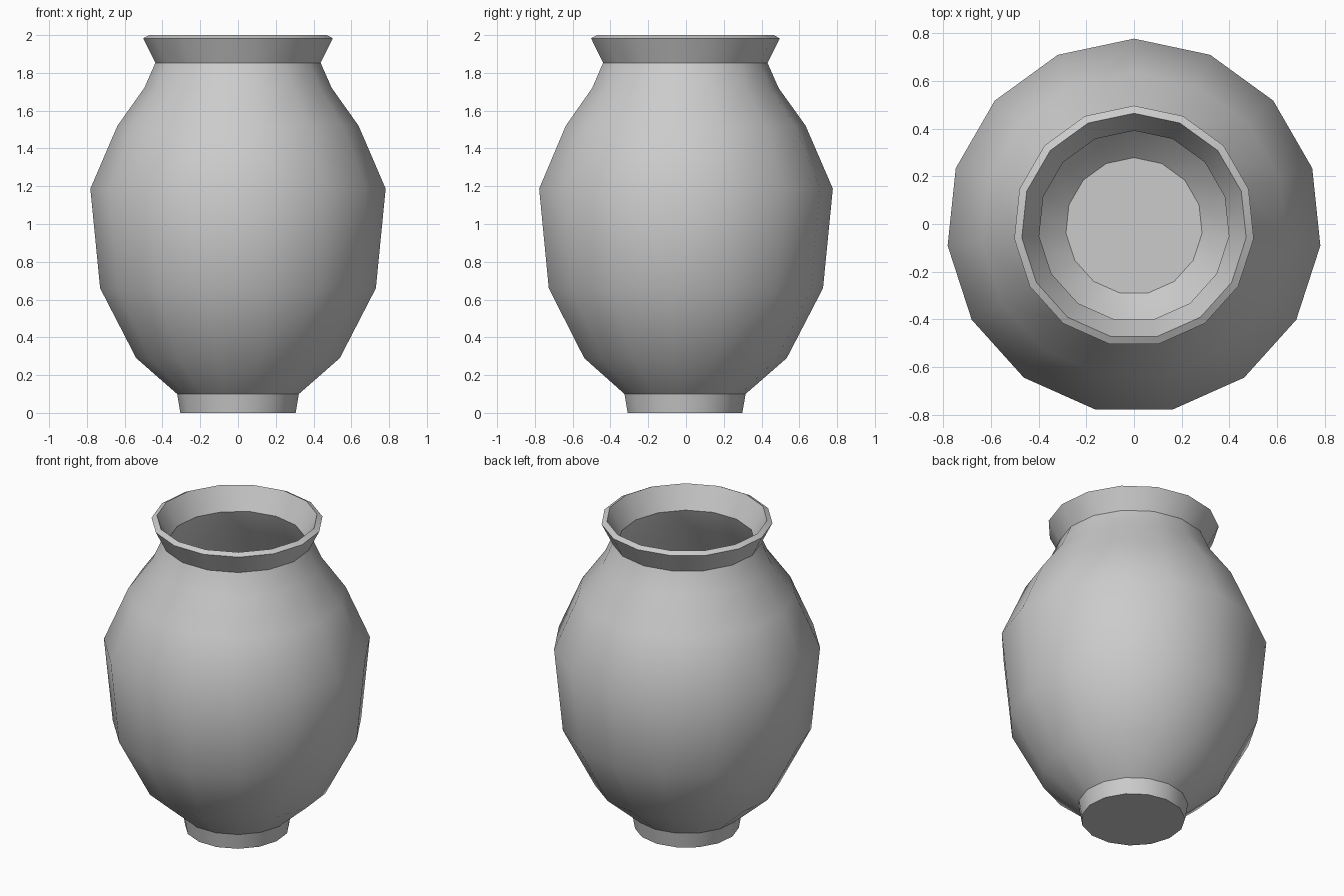
import bpy, bmesh, math

if "Cube" in bpy.data.objects:
    bpy.data.objects.remove(bpy.data.objects["Cube"])

SIDES = 15
Y_SHIFT = -0.0086  # odd side count: centre the bounding box

# Outer wall from foot to rim, then inner wall back down to the floor (radius, z)
OUTER = [(0.307, 0), (0.324, 0.10), (0.542, 0.29), (0.734, 0.66), (0.786, 1.187),
         (0.642, 1.52), (0.499, 1.72), (0.44, 1.853), (0.505, 1.983)]
INNER = [(0.473, 2.0), (0.40, 1.86), (0.462, 1.705), (0.606, 1.50), (0.747, 1.183),
         (0.697, 0.67), (0.515, 0.315), (0.287, 0.113)]


def lathe(name, profile, sides):
    bm = bmesh.new()
    rings = []
    for r, z in profile:
        ring = []
        for i in range(sides):
            a = math.pi / 2 + 2 * math.pi * i / sides
            ring.append(bm.verts.new((r * math.cos(a), r * math.sin(a) + Y_SHIFT, z)))
        rings.append(ring)
    for low, high in zip(rings, rings[1:]):
        for i in range(sides):
            j = (i + 1) % sides
            bm.faces.new((low[i], low[j], high[j], high[i]))
    # Underside of the foot and inside floor
    bm.faces.new(rings[0][::-1])
    bm.faces.new(rings[-1])
    bmesh.ops.recalc_face_normals(bm, faces=bm.faces)
    mesh = bpy.data.meshes.new(name)
    bm.to_mesh(mesh)
    bm.free()
    obj = bpy.data.objects.new(name, mesh)
    bpy.context.collection.objects.link(obj)
    return obj


# Hollow pot with foot, rounded belly and flared rim
vase = lathe("vase", OUTER + INNER, SIDES)
bpy.context.view_layer.objects.active = vase
vase.select_set(True)
bpy.ops.object.shade_smooth_by_angle(angle=math.radians(35))
